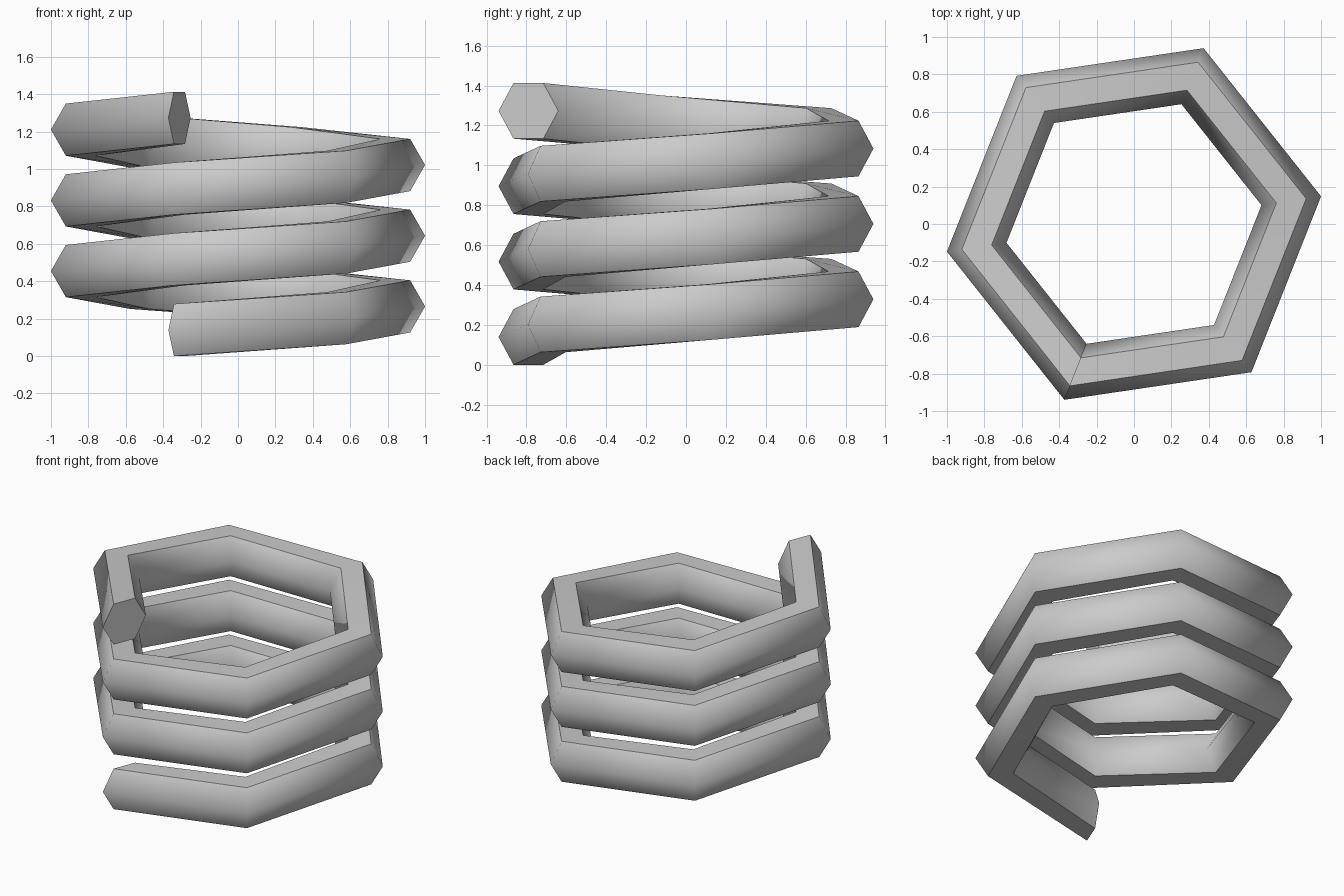
import bpy, bmesh
from math import sin, cos, radians, pi

if "Cube" in bpy.data.objects:
    bpy.data.objects.remove(bpy.data.objects["Cube"])

SIDES, TURNS, PITCH = 6, 3, 0.378    # six-sided coil, three turns
R, TUBE = 0.85, 0.161                # path radius, hexagonal tube radius
START = radians(-111.6)
BASE = TUBE * sin(pi / 3)            # half tube height, rests on z = 0

bm = bmesh.new()

# Hexagonal sections, upright in radial planes, climbing around the axis
rings = []
for i in range(SIDES * TURNS + 1):
    a = START + i * 2 * pi / SIDES
    z = BASE + i * PITCH / SIDES
    ring = []
    for k in range(6):
        t = k * pi / 3
        r = R + TUBE * cos(t)
        ring.append(bm.verts.new((r * cos(a), r * sin(a), z + TUBE * sin(t))))
    rings.append(ring)

# Tube walls
for lo, hi in zip(rings, rings[1:]):
    for k in range(6):
        n = (k + 1) % 6
        bm.faces.new((lo[k], lo[n], hi[n], hi[k]))

# End caps
bm.faces.new(rings[0])
bm.faces.new(rings[-1])
bmesh.ops.recalc_face_normals(bm, faces=bm.faces)

mesh = bpy.data.meshes.new("coil_spring")
bm.to_mesh(mesh)
bm.free()
coil = bpy.data.objects.new("coil_spring", mesh)
bpy.context.collection.objects.link(coil)

# Smooth ridges and bends, crisp top and bottom edges
bpy.context.view_layer.objects.active = coil
coil.select_set(True)
bpy.ops.object.shade_smooth_by_angle(angle=radians(59))
